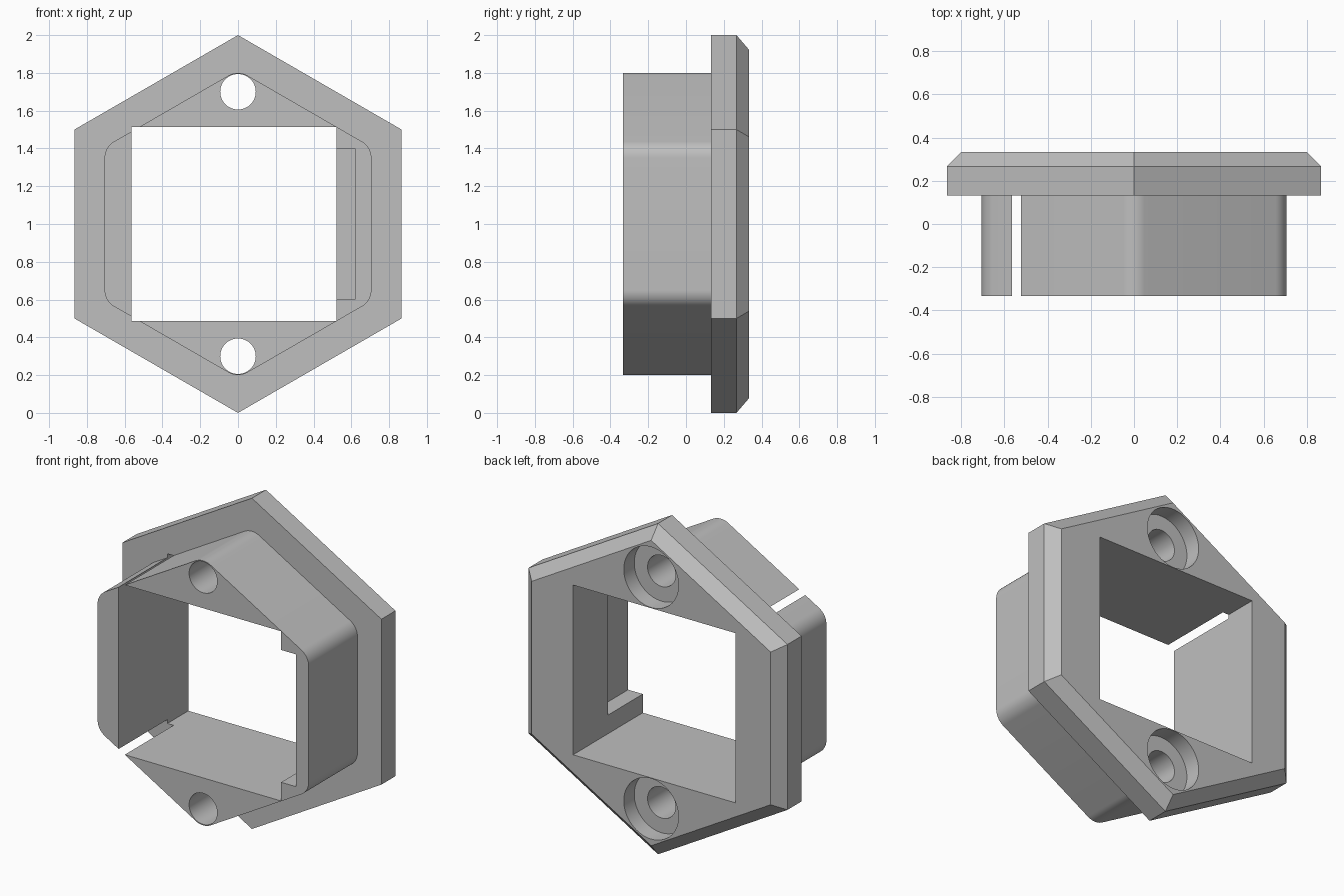
import bpy, bmesh, math

cube = bpy.data.objects.get("Cube")
if cube:
    bpy.data.objects.remove(cube, do_unlink=True)

CENTRE_Z = 1.0
FRONT, FLANGE, BEVEL, BACK = -0.333, 0.133, 0.267, 0.333

grey = bpy.data.materials.new("plain grey")
grey.use_nodes = True
colour = (0.52, 0.52, 0.52, 1)
grey.diffuse_color = colour
grey.node_tree.nodes["Principled BSDF"].inputs["Base Color"].default_value = colour


def loft(name, sections):
    """Solid through (y, outline) sections; outlines are x, z pairs."""
    bm = bmesh.new()
    rings = [[bm.verts.new((x, y, z)) for x, z in pts] for y, pts in sections]
    n = len(rings[0])
    for a, b in zip(rings, rings[1:]):
        for i in range(n):
            j = (i + 1) % n
            bm.faces.new((a[i], a[j], b[j], b[i]))
    bm.faces.new(rings[0])
    bm.faces.new(rings[-1])
    bmesh.ops.recalc_face_normals(bm, faces=bm.faces)
    mesh = bpy.data.meshes.new(name)
    bm.to_mesh(mesh)
    bm.free()
    mesh.materials.append(grey)
    obj = bpy.data.objects.new(name, mesh)
    bpy.context.collection.objects.link(obj)
    return obj


def circle(radius, z, n=64):
    return [(radius * math.cos(math.tau * i / n), z + radius * math.sin(math.tau * i / n))
            for i in range(n)]


def hexagon(reach, corner=0.0, steps=10):
    """Point-up hexagon; reach is to the corner centres, corner is the rounding."""
    pts = []
    for k in range(6):
        mid = math.radians(30 + 60 * k)
        for s in range(steps + 1 if corner else 1):
            a = mid + math.radians(60 * s / steps - 30)
            pts.append((reach * math.cos(mid) + corner * math.cos(a),
                        CENTRE_Z + reach * math.sin(mid) + corner * math.sin(a)))
    return pts


def rectangle(x0, x1, half_height):
    lo, hi = CENTRE_Z - half_height, CENTRE_Z + half_height
    return [(x0, lo), (x1, lo), (x1, hi), (x0, hi)]


def combine(target, other, operation):
    mod = target.modifiers.new(operation.lower(), 'BOOLEAN')
    mod.operation = operation
    mod.solver = 'EXACT'
    mod.object = other
    bpy.context.view_layer.objects.active = target
    bpy.ops.object.modifier_apply(modifier=mod.name)
    bpy.data.objects.remove(other, do_unlink=True)


# Flange with chamfered back edge, joined to the rounded sleeve
housing = loft("hexagonal_housing", [(FLANGE, hexagon(1.0)), (BEVEL, hexagon(1.0)),
                                     (BACK, hexagon(0.923))])
sleeve = loft("sleeve", [(FRONT, hexagon(0.7, 0.1)), (0.2, hexagon(0.7, 0.1))])
combine(housing, sleeve, 'UNION')

# Rectangular opening, wide enough to slit the sleeve on one side
opening = rectangle(-0.565, 0.522, 0.513)
combine(housing, loft("opening_cutter", [(-0.5, opening), (0.5, opening)]), 'DIFFERENCE')

# Shallow pocket in the side wall, open to the front
pocket = rectangle(0.45, 0.62, 0.4)
combine(housing, loft("pocket_cutter", [(-0.5, pocket), (0.0, pocket)]), 'DIFFERENCE')

# Counterbored screw holes above and below
for z in (CENTRE_Z - 0.7, CENTRE_Z + 0.7):
    for name, radius, start in (("hole_cutter", 0.094, -0.5), ("bore_cutter", 0.183, 0.233)):
        ring = circle(radius, z)
        combine(housing, loft(name, [(start, ring), (0.5, ring)]), 'DIFFERENCE')

# Smooth the curved walls and keep the edges crisp
bpy.ops.object.select_all(action='DESELECT')
housing.select_set(True)
bpy.context.view_layer.objects.active = housing
bpy.ops.object.shade_smooth_by_angle(angle=math.radians(25))
